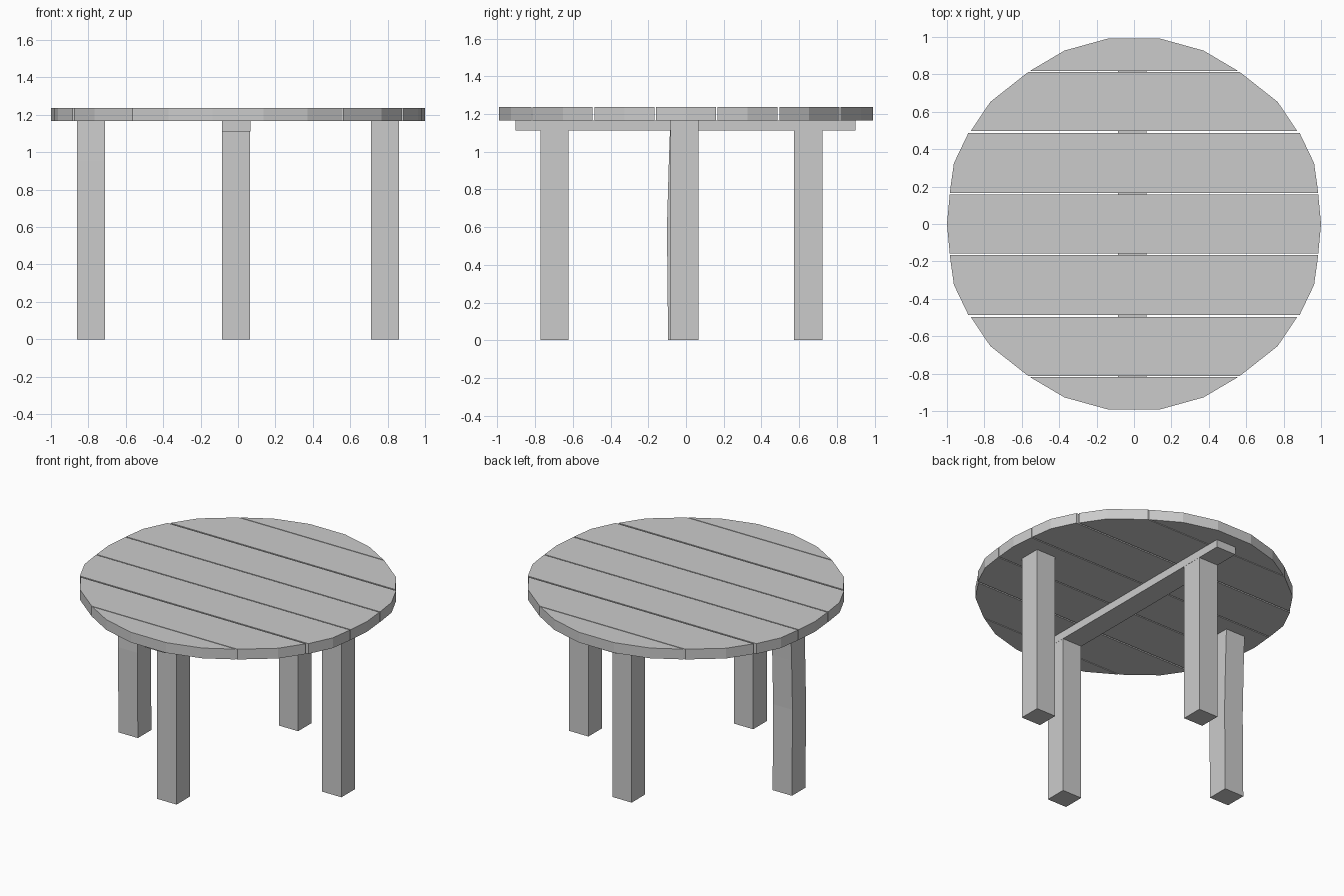
import bpy
import bmesh

if "Cube" in bpy.data.objects:
    bpy.data.objects.remove(bpy.data.objects["Cube"])


def loft(name, rings):
    """Closed solid through a list of rings with equal point counts."""
    bm = bmesh.new()
    loops = [[bm.verts.new(p) for p in ring] for ring in rings]
    n = len(loops[0])
    for a, b in zip(loops, loops[1:]):
        for i in range(n):
            j = (i + 1) % n
            bm.faces.new((a[i], a[j], b[j], b[i]))
    bm.faces.new(loops[0][::-1])
    bm.faces.new(loops[-1])
    bmesh.ops.recalc_face_normals(bm, faces=bm.faces)
    mesh = bpy.data.meshes.new(name)
    bm.to_mesh(mesh)
    bm.free()
    obj = bpy.data.objects.new(name, mesh)
    bpy.context.collection.objects.link(obj)
    return obj


def rect(x, y, z, hx, hy):
    return [(x - hx, y - hy, z), (x + hx, y - hy, z),
            (x + hx, y + hy, z), (x - hx, y + hy, z)]


TOP, UNDER, BEAM = 1.238, 1.166, 1.112


# Tabletop planks: (y, half width) stations, each plank spans three
def plank(name, stations):
    outline = [(w, y) for y, w in stations] + [(-w, y) for y, w in stations[::-1]]
    loft(name, [[(x, y, z) for x, y in outline] for z in (UNDER, TOP)])


plank("plank_middle", [(-0.159, 0.985), (0, 1.0), (0.159, 0.985)])
side_planks = {
    "inner": [(0.167, 0.985), (0.325, 0.963), (0.486, 0.886)],
    "outer": [(0.497, 0.873), (0.653, 0.768), (0.813, 0.565)],
    "edge": [(0.819, 0.555), (0.927, 0.372), (0.992, 0.137)],
}
for label, stations in side_planks.items():
    plank("plank_back_" + label, stations)
    plank("plank_front_" + label, [(-y, w) for y, w in stations[::-1]])

# Cross beam under the planks
loft("cross_beam", [rect(-0.01, -0.003, z, 0.076, 0.902) for z in (BEAM, UNDER)])

# Square legs: front and back under the beam, right one up to the planks
H = 0.075
for name, x, y, top in (("front_leg", -0.01, -0.698, BEAM),
                        ("back_leg", -0.01, 0.648, BEAM),
                        ("right_leg", 0.785, -0.008, UNDER)):
    loft(name, [rect(x, y, z, H, H) for z in (0, top)])

# Left leg is slightly bowed towards the front
loft("left_leg", [rect(-0.785, -0.008 + dy, z, H, H)
                  for z, dy in ((0, -0.012), (0.6, -0.018), (0.95, -0.008), (UNDER, 0))])
